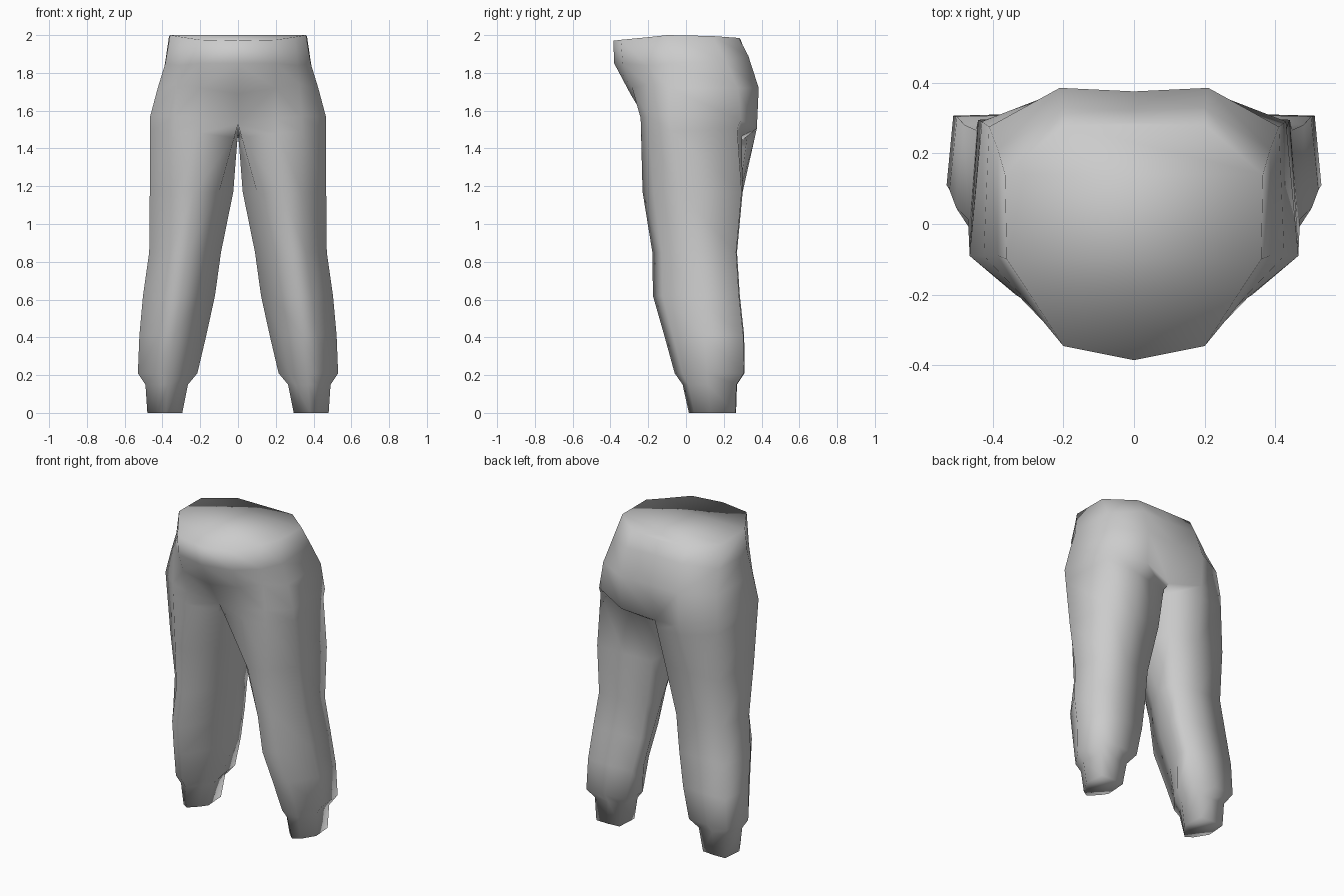
import bpy, bmesh

cube = bpy.data.objects.get("Cube")
if cube:
    bpy.data.objects.remove(cube, do_unlink=True)

grey = bpy.data.materials.new("grey cloth")
grey.use_nodes = True
COLOUR = (0.6, 0.6, 0.6, 1)
grey.diffuse_color = COLOUR
grey.node_tree.nodes["Principled BSDF"].inputs["Base Color"].default_value = COLOUR

# Half rings of the hips, from front centre round the side to back centre
WAIST = [(0, -.385, 1.97), (.20, -.345, 1.975), (.30, -.19, 1.99), (.36, -.10, 2),
         (.365, .14, 1.995), (.20, .28, 1.985), (0, .288, 1.98)]
BELLY = [(0, -.38, 1.85), (.20, -.335, 1.85), (.315, -.205, 1.84), (.385, -.09, 1.85),
         (.385, .21, 1.86), (.20, .33, 1.89), (0, .32, 1.89)]
SEAT = [(0, -.295, 1.69), (.20, -.285, 1.72), (.325, -.205, 1.74), (.425, -.09, 1.72),
        (.41, .275, 1.72), (.21, .385, 1.72), (0, .375, 1.72)]
# The last point closes the ring through the crotch
CROTCH = [(0, -.20, 1.53), (.20, -.24, 1.56), (.335, -.20, 1.57), (.465, -.09, 1.57),
          (.43, .29, 1.55), (.21, .375, 1.505), (0, .325, 1.465), (0, .05, 1.49)]
# Leg sections: height, inner x, outer x, front y, back y,
# then the depth shares of the outer and inner corners
LEG = [(1.17, .025, .467, -.23, .30, .36, .50), (.85, .09, .47, -.178, .27, .43, .66),
       (.62, .122, .503, -.175, .285, .48, .78), (.41, .168, .522, -.115, .308, .50, .75),
       (.21, .215, .53, -.06, .31, .46, .55), (.15, .265, .49, -.018, .27, .46, .50),
       (.0, .295, .48, .015, .265, .46, .40)]


def leg_ring(z, x0, x1, y0, y1, outer, inner):
    """Leg outline as shares of width and depth, from the front inner corner."""
    outline = [(.17, .55 * inner), (.47, 0), (.71, .11), (1, outer),
               (.94, .99), (.5, 1), (.05, .97), (0, inner)]
    return [(x0 + (x1 - x0) * u, y0 + (y1 - y0) * v, z) for u, v in outline]


def fold_ring(tucked):
    """Section just below the seat; one leg tucks in under a fold."""
    low = leg_ring(*LEG[0])
    ring = [tuple(p + (q - p) * .2 for p, q in zip(a, b)) for a, b in zip(CROTCH, low)]
    if tucked:
        for i, dy in ((4, -.02), (5, -.065), (6, -.03)):
            x, y, z = ring[i]
            ring[i] = (x, y + dy, z + .03)
    return ring


bm = bmesh.new()


def add_ring(points, side):
    return [bm.verts.new((side * x, y, z)) for x, y, z in points]


def bridge(upper, lower, first, last):
    for i in range(first, last):
        j = (i + 1) % 8
        bm.faces.new((upper[i], upper[j], lower[j], lower[i]))


rims = []
for side in (1, -1):
    waist, belly, seat, crotch = [add_ring(r, side) for r in (WAIST, BELLY, SEAT, CROTCH)]
    rims.append(waist)
    bridge(waist, belly, 0, 6)
    bridge(belly, seat, 0, 6)
    bridge(seat, crotch, 1, 6)
    # V-shaped crease from the crotch up to the groin
    bm.faces.new((seat[0], seat[1], crotch[0]))
    bm.faces.new((seat[1], crotch[1], crotch[0]))
    # Leg and cuff
    legs = [crotch, add_ring(fold_ring(side == 1), side)]
    legs += [add_ring(leg_ring(*s), side) for s in LEG]
    for a, b in zip(legs, legs[1:]):
        bridge(a, b, 0, 8)
    bm.faces.new(legs[-1])

# Closed top, spanned from side to side
left, right = rims
bm.faces.new((left[0], left[1], right[1]))
for i in range(1, 5):
    bm.faces.new((left[i], left[i + 1], right[i + 1], right[i]))
bm.faces.new((left[5], left[6], right[5]))

bmesh.ops.remove_doubles(bm, verts=bm.verts, dist=.0005)
bmesh.ops.recalc_face_normals(bm, faces=bm.faces)
for f in bm.faces:
    f.smooth = True

mesh = bpy.data.meshes.new("trousers")
bm.to_mesh(mesh)
bm.free()
mesh.materials.append(grey)
trousers = bpy.data.objects.new("trousers", mesh)
bpy.context.collection.objects.link(trousers)
